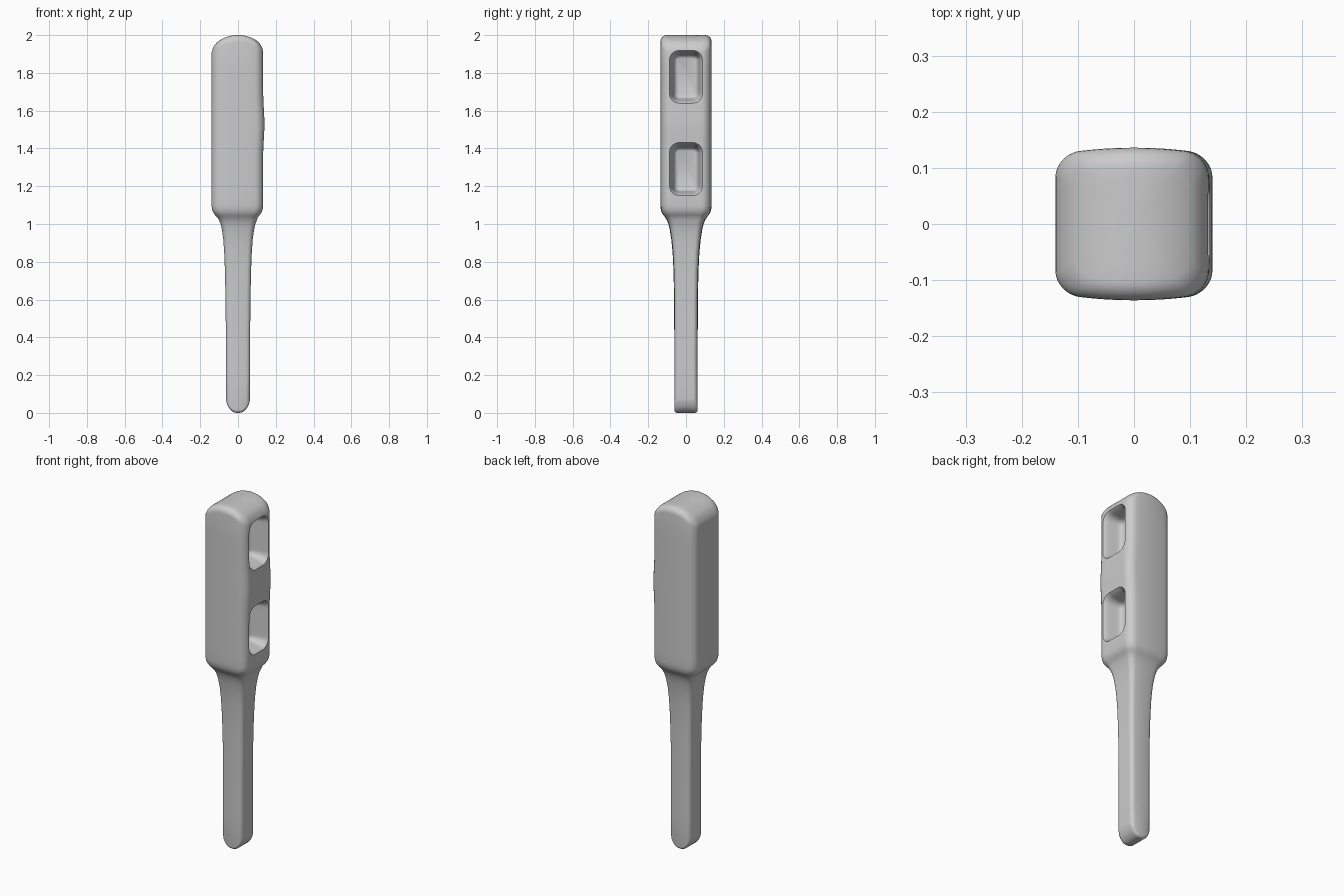
import bpy, bmesh, math
from mathutils import Vector

cube = bpy.data.objects.get("Cube")
if cube:
    bpy.data.objects.remove(cube, do_unlink=True)

grey = bpy.data.materials.new("plain grey")
grey.use_nodes = True
colour = (0.6, 0.6, 0.6, 1)
grey.diffuse_color = colour
grey.node_tree.nodes["Principled BSDF"].inputs["Base Color"].default_value = colour


def rounded_rect(hu, hv, r, arc=8, side=8):
    """Outline of a rounded rectangle with subdivided straight sides."""
    pts = []
    for k, (su, sv) in enumerate([(1, 1), (-1, 1), (-1, -1), (1, -1)]):
        for i in range(arc + 1):
            a = math.pi / 2 * (k + i / arc)
            pts.append(Vector((su * (hu - r) + r * math.cos(a), sv * (hv - r) + r * math.sin(a))))
    out = []
    for i, p in enumerate(pts):
        out.append(p)
        if i % (arc + 1) == arc:
            q = pts[(i + 1) % len(pts)]
            out += [p.lerp(q, j / side) for j in range(1, side)]
    return out


def loft(name, rings):
    """Skin a list of equal rings and close both ends."""
    bm = bmesh.new()
    loops = [[bm.verts.new(p) for p in ring] for ring in rings]
    n = len(loops[0])
    for a, b in zip(loops, loops[1:]):
        for i in range(n):
            j = (i + 1) % n
            bm.faces.new((a[i], a[j], b[j], b[i]))
    bm.faces.new(loops[0][::-1])
    bm.faces.new(loops[-1])
    bmesh.ops.recalc_face_normals(bm, faces=bm.faces[:])
    mesh = bpy.data.meshes.new(name)
    bm.to_mesh(mesh)
    bm.free()
    mesh.materials.append(grey)
    obj = bpy.data.objects.new(name, mesh)
    bpy.context.collection.objects.link(obj)
    return obj


def section(z, hx, hy, low=0, high=0):
    """Cross-section with bowed front and back, domed by low or high."""
    ring = []
    for p in rounded_rect(hx, hy, 0.32 * min(hx, hy)):
        x, y = p.x, p.y * (1 - 0.09 * (p.x / hx) ** 2)
        if x > 0 and hx > 0.1:
            x *= 0.95 + 0.05 * math.exp(-((z - 1.53) / 0.1) ** 2)
        zz = z + low * 0.058 * abs(x / 0.064) ** 2.6 - high * 0.058 * abs(x / 0.135) ** 2.2
        ring.append(Vector((x, y, zz)))
    return ring


# Rounded foot of the handle
rings = [section(0, 0.064 * s, 0.062 * s, low=1) for s in (0.08, 0.3, 0.5, 0.7)]
for i in range(6):
    a = math.pi / 2 * i / 5
    inset = 0.016 * (1 - math.sin(a))
    rings.append(section(0.016 * (1 - math.cos(a)), 0.064 - inset, 0.062 - inset, low=1))

# Handle flaring into the head
stations = [(0.2, 0.064, 0.062), (0.4, 0.064, 0.062), (0.6, 0.066, 0.063), (0.75, 0.069, 0.066),
            (0.85, 0.073, 0.071), (0.92, 0.078, 0.078), (0.97, 0.085, 0.086), (1.0, 0.092, 0.093),
            (1.02, 0.1, 0.101), (1.035, 0.11, 0.11), (1.048, 0.122, 0.121), (1.062, 0.132, 0.129),
            (1.08, 0.138, 0.134), (1.1, 0.14, 0.136)]
rings += [section(*s) for s in stations]
rings += [section(1.15 + 0.04 * i, 0.14, 0.136) for i in range(18)]

# Domed top of the head
for i in range(7):
    a = math.pi / 2 * i / 6
    inset = 0.035 * (1 - math.cos(a))
    rings.append(section(1.965 + 0.035 * math.sin(a), 0.14 - inset, 0.136 - inset, high=1))
rings += [section(2, 0.105 * s, 0.101 * s, high=1) for s in (0.75, 0.5, 0.25, 0.06)]
bat = loft("handled_bar", rings)

# Two flared pockets sunk into the left side
profile = [(0.2, 0.016), (0.145, 0.016), (0.134, 0.008), (0.126, 0.003), (0.115, -0.002),
           (0.1, -0.006), (0.06, -0.014), (0.045, -0.018), (0.036, -0.025), (0.032, -0.034)]
for zc in (1.29, 1.78):
    cutter = loft("pocket_cutter", [
        [Vector((x, p.x, zc + p.y)) for p in rounded_rect(0.08 + g, 0.132 + g, 0.045 + g)]
        for x, g in profile])
    cutter.hide_render = True
    cutter.display_type = 'WIRE'
    cut = bat.modifiers.new("pocket", 'BOOLEAN')
    cut.operation = 'DIFFERENCE'
    cut.solver = 'EXACT'
    cut.object = cutter
    bpy.ops.object.select_all(action='DESELECT')
    bpy.context.view_layer.objects.active = bat
    bat.select_set(True)
    bpy.ops.object.modifier_apply(modifier=cut.name)
    bpy.data.objects.remove(cutter, do_unlink=True)

bpy.ops.object.shade_smooth_by_angle(angle=math.radians(50))
